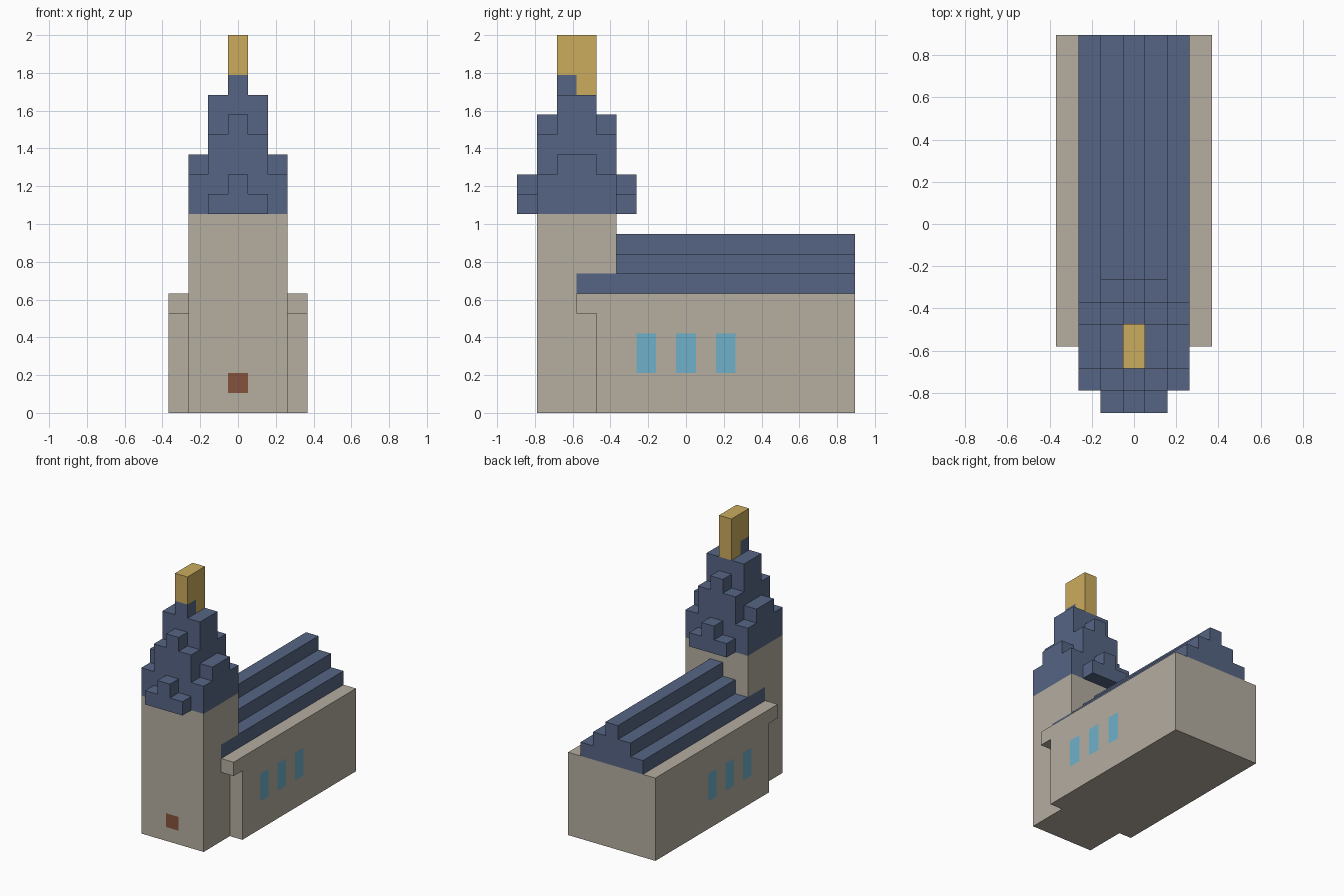
import bpy, bmesh
from mathutils import Vector

if "Cube" in bpy.data.objects:
    bpy.data.objects.remove(bpy.data.objects["Cube"])

U = 2 / 19                      # edge of one block; the model is 7 x 17 x 19 blocks
ORIGIN = Vector((-3.5 * U, -8.5 * U, 0))
cells = {}                      # block position -> part name; later fills replace earlier ones


def fill(part, half_width, y0, y1, z0, z1):
    """Fill a block range that is symmetric in x (half_width 2 = 5 blocks)."""
    for x in range(3 - half_width, 4 + half_width):
        for y in range(y0, y1):
            for z in range(z0, z1):
                cells[x, y, z] = part


# Walls: tower, nave, and nave eaves reaching one block further forward
fill("tower_walls", 2, 1, 5, 0, 10)
fill("nave_walls", 3, 5, 17, 0, 6)
for x in (0, 6):
    for z in range(6):
        cells[x, 4, z] = "nave_walls"
    cells[x, 3, 5] = "nave_walls"

# Stepped nave roof, lowest course running along the tower sides
fill("nave_roof", 2, 3, 17, 6, 7)
fill("nave_roof", 1, 5, 17, 7, 8)
fill("nave_roof", 0, 5, 17, 8, 9)

# Spire: top height by ring (offset from the middle in y) and offset in x
SPIRE_TOPS = [[17, 16, 13], [15, 14, 12], [12, 11, 10]]
for y in range(6):
    ring = 2 - y if y < 3 else y - 3
    for x in range(1, 6):
        for z in range(10, SPIRE_TOPS[ring][abs(x - 3)]):
            cells[x, y, z] = "spire_roof"

# Gold finial, with its back half set one block lower
fill("finial", 0, 3, 4, 16, 19)
fill("finial", 0, 2, 3, 17, 19)

# Door in the tower front and three windows along each side, flush with the walls
cells[3, 1, 1] = "door"
for x in (0, 6):
    for y in (6, 8, 10):
        for z in (2, 3):
            cells[x, y, z] = "windows"


def material(name, rgb):
    mat = bpy.data.materials.new(name)
    linear = [((c / 255 + 0.055) / 1.055) ** 2.4 for c in rgb]
    mat.diffuse_color = (*linear, 1)
    mat.use_nodes = True
    mat.node_tree.nodes["Principled BSDF"].inputs["Base Color"].default_value = mat.diffuse_color
    return mat


stone = material("stone", (181, 173, 160))
slate = material("slate", (86, 101, 132))
gold = material("gold", (203, 172, 94))
PARTS = {"tower_walls": stone, "nave_walls": stone,
         "nave_roof": slate, "spire_roof": slate, "finial": gold,
         "door": material("brown_wood", (132, 84, 60)),
         "windows": material("blue_glass", (112, 176, 202))}


def build(part, mat):
    """Skin the outer faces of one part and merge the flat areas."""
    bm = bmesh.new()
    for cell in [c for c, p in cells.items() if p == part]:
        for axis in range(3):
            for side in (0, 1):
                step = [0, 0, 0]
                step[axis] = 2 * side - 1
                if tuple(c + s for c, s in zip(cell, step)) in cells:
                    continue
                corners = []
                for a, b in ((0, 0), (1, 0), (1, 1), (0, 1)):
                    p = Vector(cell)
                    p[axis] += side
                    p[(axis + 1) % 3] += a
                    p[(axis + 2) % 3] += b
                    corners.append(bm.verts.new(ORIGIN + p * U))
                bm.faces.new(corners if side else corners[::-1])
    bmesh.ops.remove_doubles(bm, verts=bm.verts[:], dist=U * 0.01)
    bmesh.ops.dissolve_limit(bm, angle_limit=0.02, verts=bm.verts[:], edges=bm.edges[:])
    mesh = bpy.data.meshes.new(part)
    bm.to_mesh(mesh)
    bm.free()
    mesh.materials.append(mat)
    bpy.context.collection.objects.link(bpy.data.objects.new(part, mesh))


for part, mat in PARTS.items():
    build(part, mat)
